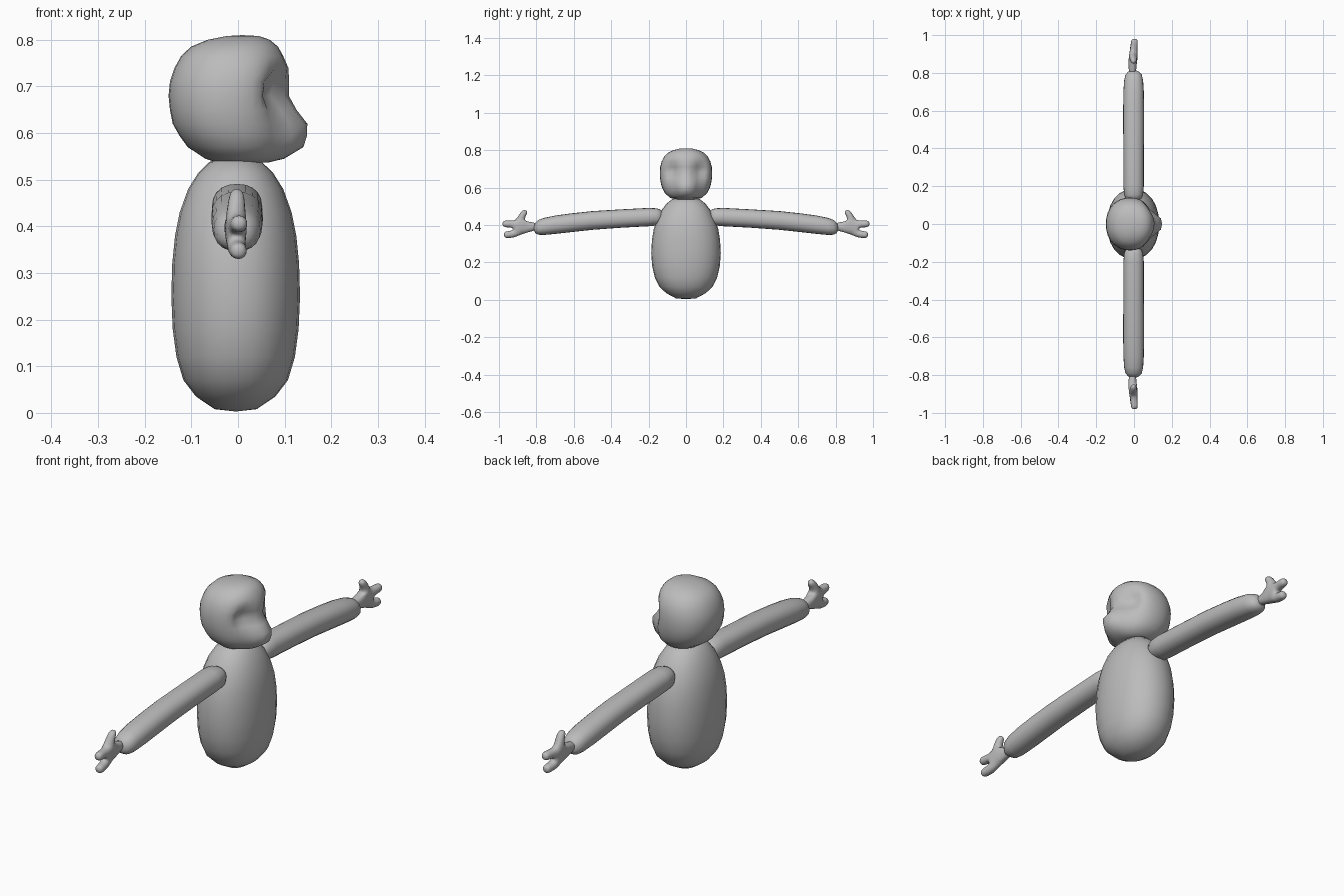
import bpy, bmesh, math

if "Cube" in bpy.data.objects:
    bpy.data.objects.remove(bpy.data.objects["Cube"])

grey = bpy.data.materials.new("plain grey")
grey.diffuse_color = (0.5, 0.5, 0.5, 1)
grey.use_nodes = True
grey.node_tree.nodes["Principled BSDF"].inputs["Base Color"].default_value = grey.diffuse_color


def finish(ob):
    """Give the part its colour and smooth shading."""
    ob.data.materials.clear()
    ob.data.materials.append(grey)
    for p in ob.data.polygons:
        p.use_smooth = True
    return ob


def new_object(name, bm):
    bmesh.ops.recalc_face_normals(bm, faces=bm.faces)
    me = bpy.data.meshes.new(name)
    bm.to_mesh(me)
    bm.free()
    ob = bpy.data.objects.new(name, me)
    bpy.context.collection.objects.link(ob)
    return ob


def loft(name, rings, point, n, caps):
    """Skin rings of n points, closed by a fan to each cap point."""
    bm = bmesh.new()
    loops = [[bm.verts.new(point(r, 2 * math.pi * i / n)) for i in range(n)] for r in rings]
    for a, b in zip(loops, loops[1:]):
        for i in range(n):
            j = (i + 1) % n
            bm.faces.new((a[i], a[j], b[j], b[i]))
    for loop, co in zip((loops[0], loops[-1]), caps):
        tip = bm.verts.new(co)
        for i in range(n):
            bm.faces.new((loop[i], loop[(i + 1) % n], tip))
    return finish(new_object(name, bm))


def oval(t, power):
    """Rounded-square direction on a unit ring."""
    c, s = math.cos(t), math.sin(t)
    return (math.copysign(abs(c) ** power, c), math.copysign(abs(s) ** power, s))


# Body: rings of height, half depth, half width
def body_point(r, t):
    c, s = oval(t, 0.93)
    return (-0.005 + r[1] * c, r[2] * s, r[0])


loft("body", [
    (0.008, 0.045, 0.055), (0.035, 0.085, 0.105), (0.07, 0.112, 0.143),
    (0.12, 0.127, 0.167), (0.18, 0.135, 0.181), (0.25, 0.138, 0.186),
    (0.32, 0.136, 0.182), (0.38, 0.130, 0.172), (0.43, 0.120, 0.155),
    (0.48, 0.102, 0.130), (0.515, 0.080, 0.103), (0.538, 0.056, 0.073),
    (0.545, 0.035, 0.045)],
    body_point, 24, ((-0.005, 0, 0.003), (-0.005, 0, 0.547)))


# Head: rings of height, back, front, half width, with snout and eye sockets
def head_point(r, t):
    z, back, front, half = r
    c, s = oval(t, 0.92)
    x = (back + front) / 2 + c * (front - back) / 2
    y = half * s
    if c > 0:
        x += 0.046 * math.exp(-(y / 0.055) ** 4 - ((z - 0.597) / 0.055) ** 4)
        x -= 0.042 * math.exp(-((abs(y) - 0.075) / 0.034) ** 2 - ((z - 0.69) / 0.04) ** 2)
    return (x, y, z)


loft("head", [
    (0.537, -0.045, 0.055, 0.055), (0.545, -0.070, 0.078, 0.085),
    (0.57, -0.108, 0.097, 0.113), (0.595, -0.126, 0.102, 0.126),
    (0.62, -0.140, 0.104, 0.134), (0.65, -0.146, 0.106, 0.139),
    (0.68, -0.149, 0.109, 0.140), (0.71, -0.146, 0.110, 0.138),
    (0.74, -0.136, 0.108, 0.130), (0.765, -0.122, 0.097, 0.117),
    (0.785, -0.101, 0.086, 0.097), (0.80, -0.065, 0.068, 0.068),
    (0.808, -0.025, 0.045, 0.035)],
    head_point, 32, ((0, 0, 0.535), (0.01, 0, 0.81)))


def hand_mesh(side):
    """Skinned skeleton: wrist, palm, thumb and two fingers."""
    pts = [(-0.008, 0.79, 0.392, 0.020), (-0.008, 0.83, 0.390, 0.026),
           (-0.006, 0.88, 0.385, 0.034), (-0.004, 0.885, 0.425, 0.021),
           (-0.003, 0.872, 0.458, 0.019), (-0.002, 0.852, 0.478, 0.013),
           (-0.002, 0.925, 0.403, 0.021), (0.002, 0.955, 0.405, 0.020), (0.003, 0.983, 0.407, 0.018),
           (-0.003, 0.92, 0.352, 0.021), (0.001, 0.95, 0.348, 0.020), (0.002, 0.975, 0.346, 0.018)]
    edges = [(0, 1), (1, 2), (2, 3), (3, 4), (4, 5), (2, 6), (6, 7), (7, 8), (2, 9), (9, 10), (10, 11)]
    me = bpy.data.meshes.new("hand")
    me.from_pydata([(x, side * y, z) for x, y, z, r in pts], edges, [])
    ob = bpy.data.objects.new("hand", me)
    bpy.context.collection.objects.link(ob)
    ob.modifiers.new("skin", "SKIN").use_smooth_shade = True
    ob.modifiers.new("smooth", "SUBSURF").levels = 2
    ob.modifiers["smooth"].render_levels = 2
    if not me.skin_vertices:
        bpy.context.view_layer.objects.active = ob
        bpy.ops.mesh.customdata_skin_add()
    for i, sv in enumerate(me.skin_vertices[0].data):
        r = pts[i][3]
        sv.radius = (min(r, 0.022), r)
        sv.use_root = i == 0
    me.materials.append(grey)
    return ob


# Arms: rings of distance, centre height, radius scale
arm_rings = [(0.125, 0.444, 0.45), (0.135, 0.444, 0.75), (0.155, 0.443, 0.93),
             (0.20, 0.442, 1.0), (0.35, 0.434, 1.0), (0.50, 0.424, 1.02),
             (0.62, 0.411, 1.02), (0.70, 0.401, 1.0), (0.76, 0.392, 0.93),
             (0.79, 0.387, 0.80), (0.806, 0.384, 0.55), (0.812, 0.383, 0.28)]
for side, label in ((1, "left"), (-1, "right")):
    def arm_point(r, t):
        c, s = oval(t, 0.9)
        return (-0.002 + 0.054 * r[2] * c, side * r[0], r[1] + 0.049 * r[2] * s)

    loft(label + "_arm", arm_rings, arm_point, 20,
         ((-0.002, side * 0.122, 0.444), (-0.002, side * 0.814, 0.383)))
    hand_mesh(side).name = label + "_hand"
